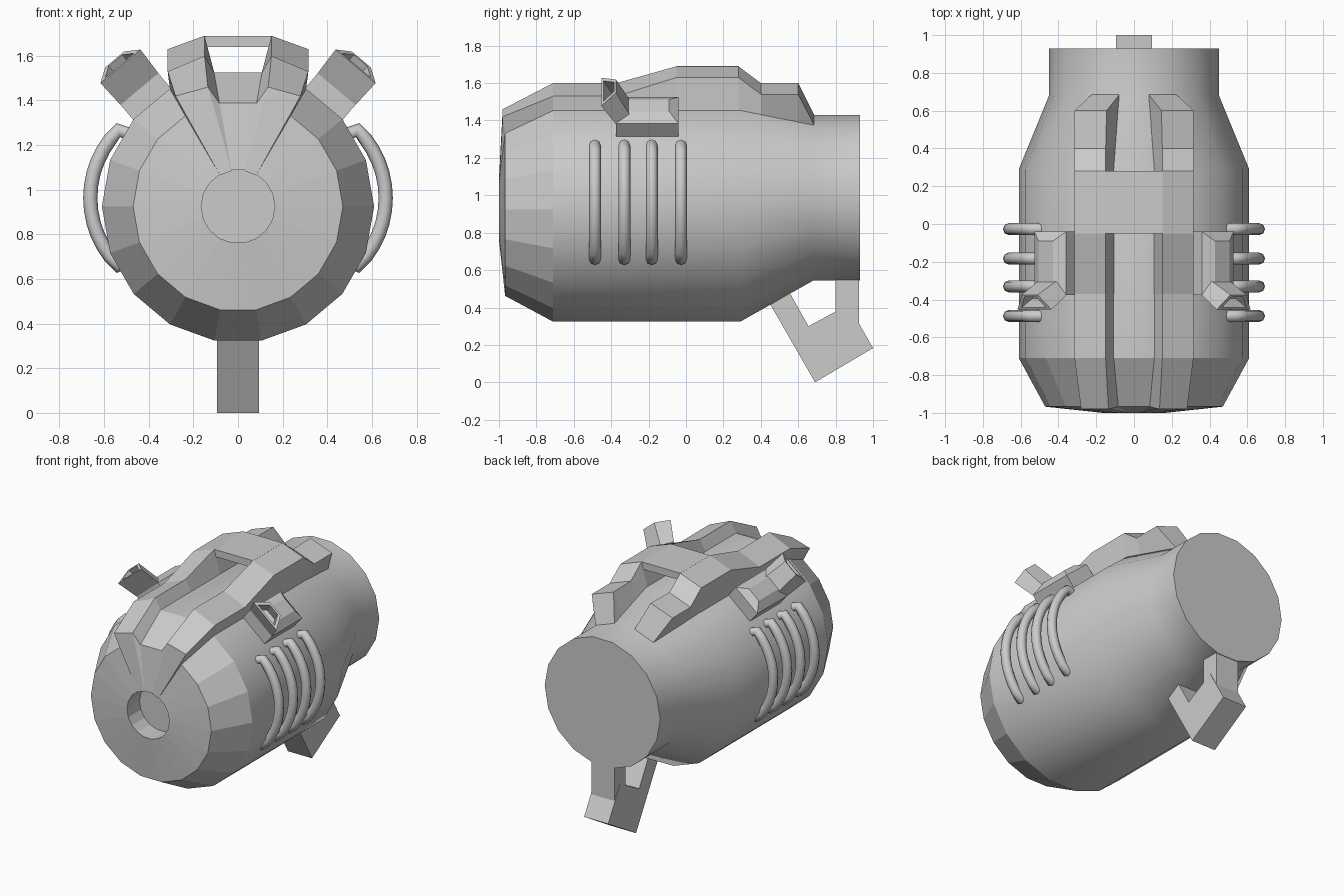
import bpy, bmesh, math
from mathutils import Vector

if "Cube" in bpy.data.objects:
    bpy.data.objects.remove(bpy.data.objects["Cube"])

S10, C10 = math.sin(math.radians(10)), math.cos(math.radians(10))
S30, C30 = 0.5, math.cos(math.radians(30))
S40, C40 = math.sin(math.radians(40)), math.cos(math.radians(40))
AXIS_Z = 0.925


def finish(bm, name):
    bmesh.ops.recalc_face_normals(bm, faces=bm.faces[:])
    me = bpy.data.meshes.new(name)
    bm.to_mesh(me)
    bm.free()
    ob = bpy.data.objects.new(name, me)
    bpy.context.collection.objects.link(ob)
    return ob


def loft(name, rings, smooth_bands=()):
    """Skin a list of closed rings and cap both ends."""
    bm = bmesh.new()
    vs = [[bm.verts.new(p) for p in r] for r in rings]
    n = len(vs[0])
    for b in range(len(vs) - 1):
        for i in range(n):
            j = (i + 1) % n
            f = bm.faces.new((vs[b][i], vs[b][j], vs[b + 1][j], vs[b + 1][i]))
            f.smooth = b in smooth_bands
    bm.faces.new(vs[0])
    bm.faces.new(vs[-1])
    return finish(bm, name)


def prism(name, profile, half):
    """Extrude a (y, z) profile symmetrically across x."""
    return loft(name, [[(x, y, z) for y, z in profile] for x in (-half, half)])


# Main barrel: 18-sided, (y, radius, centre z), with front bore
barrel = [(-0.86, 0.165, AXIS_Z), (-1.0, 0.165, AXIS_Z), (-0.967, 0.47, AXIS_Z),
          (-0.71, 0.61, AXIS_Z), (0.29, 0.61, AXIS_Z), (0.68, 0.45, 0.987), (0.93, 0.45, 0.987)]
rings = []
for y, r, cz in barrel:
    a = [math.radians(10 + 20 * k) for k in range(18)]
    rings.append([(r * math.sin(t), y, cz + r * math.cos(t)) for t in a])
loft("barrel_body", rings, smooth_bands=(3, 4, 5))


def barrel_at(y):
    for (y0, r0, c0), (y1, r1, c1) in zip(barrel[1:], barrel[2:]):
        if y0 <= y <= y1:
            t = (y - y0) / (y1 - y0)
            return r0 + (r1 - r0) * t, c0 + (c1 - c0) * t


# Top ridges: raised barrel facets, (base y, top y, inner top, outer top)
RIDGE = [(-0.967, -0.98, (0.135, 1.46), (0.28, 1.42)),
         (-0.71, -0.71, (0.15, 1.60), (0.315, 1.53)),
         (-0.37, -0.37, (0.15, 1.60), (0.315, 1.53)),
         (-0.05, -0.05, (0.15, 1.69), (0.315, 1.63)),
         (0.28, 0.28, (0.15, 1.69), (0.315, 1.63)),
         (0.40, 0.40, (0.15, 1.60), (0.315, 1.54)),
         (0.60, 0.60, (0.145, 1.60), (0.315, 1.54))]


def ridge(name, s):
    def base(y):
        r, c = barrel_at(y)
        return (s * r * S10, c + r * C10), (s * r * S30, c + r * C30)

    def section(yb, yt, inner, outer):
        (ix, iz), (ox, oz) = base(yb)
        return [(ix, yb, iz - 0.003), (s * inner[0], yt, inner[1]),
                (s * outer[0], yt, outer[1]), (ox, yb, oz - 0.003)]

    def tip(y):
        (ix, iz), (ox, oz) = base(y)
        return [(ix, y, iz - 0.003), (ix, y, iz), (ox, y, oz), (ox, y, oz - 0.003)]

    loft(name, [tip(-1.0)] + [section(*row) for row in RIDGE] + [tip(0.685)])


# Side pod: plinth, raised pad and forward-leaning hollow nozzle
def pod(side, s):
    def P(r, t, y):   # radial distance, tangent offset, y
        return Vector((s * (r * S40 + t * C40), y, AXIS_Z + r * C40 - t * S40))

    def rect(r, w, y0, y1):
        return [P(r, -w, y0), P(r, w, y0), P(r, w, y1), P(r, -w, y1)]

    loft(side + "_pod_base", [rect(0.57, 0.11, -0.375, -0.04), rect(0.69, 0.11, -0.375, -0.04),
                              rect(0.725, 0.05, -0.33, -0.09)])
    foot = [P(0.67, -0.11, -0.365), P(0.67, 0.11, -0.365), P(0.69, 0.065, -0.29), P(0.69, -0.065, -0.29)]
    mouth = [P(0.82, -0.117, -0.453), P(0.82, 0.117, -0.453), P(0.86, 0.055, -0.375), P(0.86, -0.055, -0.375)]
    mid = sum(mouth, Vector()) / 4
    lip = [mid + (p - mid) * 0.72 for p in mouth]
    drop = (sum(foot, Vector()) / 4 - mid) * 0.55
    loft(side + "_pod_nozzle", [foot, mouth, lip, [p + drop for p in lip]])


# Side handles: four bent round bars
def handle(name, s, y):
    cu = bpy.data.curves.new(name, "CURVE")
    cu.dimensions = "3D"
    cu.bevel_depth = 0.032
    cu.bevel_resolution = 2
    cu.use_fill_caps = True
    pts = [(0.44, 0.70)]
    for k in range(13):
        a = math.radians(-45 + 7.5 * k)
        pts.append((0.232 + 0.43 * math.cos(a), 0.963 + 0.43 * math.sin(a)))
    pts.append((0.44, 1.23))
    sp = cu.splines.new("POLY")
    sp.points.add(len(pts) - 1)
    for p, (x, z) in zip(sp.points, pts):
        p.co = (s * x, y, z, 1)
    sp.use_smooth = True
    ob = bpy.data.objects.new(name, cu)
    bpy.context.collection.objects.link(ob)


for side, s in (("left", -1), ("right", 1)):
    ridge(side + "_top_ridge", s)
    pod(side, s)
    for i, y in enumerate((-0.487, -0.33, -0.183, -0.027)):
        handle(f"{side}_handle_{i + 1}", s, y)

# Bridge plate joining the ridges
prism("ridge_bridge", [(-0.05, 1.64), (0.28, 1.64), (0.28, 1.69), (-0.05, 1.69)], 0.152)

# Hooked foot and its strut under the neck
prism("foot_hook", [(0.42, 0.47), (0.69, 0.0), (1.0, 0.183), (0.868, 0.415), (0.655, 0.30), (0.52, 0.54)], 0.094)
prism("foot_strut", [(0.80, 0.30), (0.925, 0.30), (0.925, 0.60), (0.80, 0.60)], 0.09)
